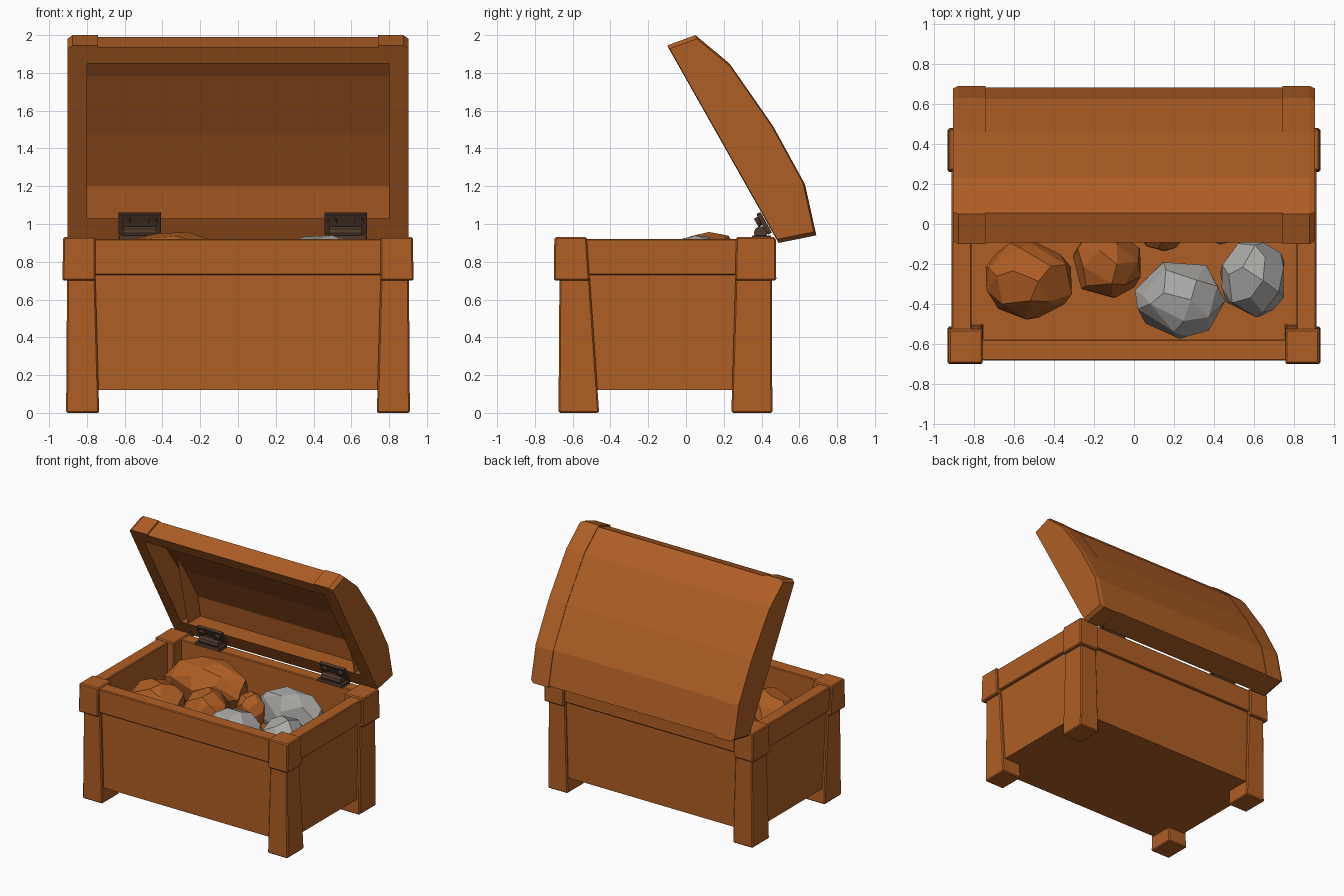
import bpy, bmesh, math, random
from mathutils import Vector, Matrix

random.seed(7)
if "Cube" in bpy.data.objects:
    bpy.data.objects.remove(bpy.data.objects["Cube"], do_unlink=True)


def material(name, rgb):
    m = bpy.data.materials.new(name)
    m.use_nodes = True
    m.diffuse_color = (*rgb, 1)
    m.node_tree.nodes["Principled BSDF"].inputs["Base Color"].default_value = (*rgb, 1)
    return m


WOOD = material("orange wood", (0.43, 0.112, 0.018))
STONE = material("grey stone", (0.40, 0.39, 0.375))
IRON = material("dark iron", (0.08, 0.042, 0.026))


def finish(name, bm, mat, bevel=0.0):
    bmesh.ops.recalc_face_normals(bm, faces=bm.faces)
    me = bpy.data.meshes.new(name)
    bm.to_mesh(me)
    bm.free()
    me.materials.append(mat)
    ob = bpy.data.objects.new(name, me)
    bpy.context.scene.collection.objects.link(ob)
    if bevel:
        mod = ob.modifiers.new("soft edges", "BEVEL")
        mod.width, mod.segments = bevel, 1
    return ob


def loft(name, rings, mat, bevel=0.0):
    """Join matching rings of points into a closed solid."""
    bm = bmesh.new()
    loops = [[bm.verts.new(p) for p in ring] for ring in rings]
    n = len(loops[0])
    for a, b in zip(loops, loops[1:]):
        for i in range(n):
            j = (i + 1) % n
            bm.faces.new((a[i], a[j], b[j], b[i]))
    caps = [bm.faces.new(loops[0]), bm.faces.new(loops[-1])]
    bmesh.ops.triangulate(bm, faces=caps)
    return finish(name, bm, mat, bevel)


def block(name, low, high, z0, z1, mat=WOOD, bevel=0.006):
    """Block between two rectangles (x0, x1, y0, y1) at two heights."""
    def ring(r, z):
        return [(r[0], r[2], z), (r[1], r[2], z), (r[1], r[3], z), (r[0], r[3], z)]
    return loft(name, [ring(low, z0), ring(high, z1)], mat, bevel)


# Chest body: solid floor, four walls and a protruding rim
floor = (-0.885, 0.885, -0.65, 0.44)
block("chest_floor", floor, floor, 0.12, 0.55, bevel=0)
walls = {"front": (-0.885, 0.885, -0.65, -0.575), "back": (-0.885, 0.885, 0.36, 0.44),
         "left": (0.81, 0.885, -0.58, 0.37), "right": (-0.885, -0.81, -0.58, 0.37)}
rims = {"front": (-0.85, 0.85, -0.682, -0.575), "back": (-0.85, 0.85, 0.36, 0.46),
        "left": (0.81, 0.91, -0.6, 0.4), "right": (-0.91, -0.81, -0.6, 0.4)}
for side in walls:
    block(side + "_wall", walls[side], walls[side], 0.54, 0.8, bevel=0)
    block(side + "_rim", rims[side], rims[side], 0.73, 0.92)

# Corner legs and the thicker caps over them
for s, side in ((1, "left"), (-1, "right")):
    def span(a, b, y0, y1):
        return (min(s * a, s * b), max(s * a, s * b), y0, y1)
    block("front_leg_" + side, span(0.735, 0.91, -0.675, -0.46),
          span(0.755, 0.905, -0.67, -0.51), 0, 0.72, bevel=0.008)
    block("back_leg_" + side, span(0.735, 0.91, 0.24, 0.457),
          span(0.755, 0.905, 0.262, 0.455), 0, 0.72, bevel=0.008)
    block("front_cap_" + side, span(0.755, 0.93, -0.70, -0.51),
          span(0.755, 0.925, -0.697, -0.525), 0.70, 0.93, bevel=0.008)
    block("back_cap_" + side, span(0.755, 0.93, 0.26, 0.478),
          span(0.755, 0.925, 0.265, 0.475), 0.70, 0.93, bevel=0.008)

# Open lid: curved hollow shell with a solid end and raised band on each side
outer = [(-0.10, 1.945), (0.05, 2.0), (0.23, 1.85), (0.46, 1.52),
         (0.63, 1.21), (0.69, 0.94), (0.49, 0.90)]
inner = [(0.417, 1.03), (0.58, 1.03), (0.55, 1.2), (0.39, 1.47),
         (0.17, 1.78), (0.06, 1.9), (-0.046, 1.85)]
MID = Vector((0.29, 1.45))


def section(x, profile, scale=1.0):
    return [(x, *(MID + (Vector(p) - MID) * scale)) for p in profile]


hollow = [(MID + (Vector(p) - MID) * 0.98) for p in outer] + inner
loft("lid_shell", [section(-0.81, hollow), section(0.81, hollow)], WOOD)
for s, side in ((1, "left"), (-1, "right")):
    loft("lid_end_" + side, [section(s * 0.80, outer), section(s * 0.875, outer),
                             section(s * 0.903, outer, 0.965)], WOOD)
    loft("lid_band_" + side, [section(s * 0.74, outer + inner),
                              section(s * 0.805, outer + inner)], WOOD)


# Hinges: two leaves, a barrel and bolts
def rod(name, centre, axis, radius, length):
    bm = bmesh.new()
    turn = Vector((0, 0, 1)).rotation_difference(Vector(axis)).to_matrix().to_4x4()
    bmesh.ops.create_cone(bm, cap_ends=True, segments=10, radius1=radius, radius2=radius,
                          depth=length, matrix=Matrix.Translation(centre) @ turn)
    return finish(name, bm, IRON)


along = Vector((0, -0.49, 0.87)).normalized()
out = Vector((0, -0.87, -0.49)).normalized()
for x, side in ((0.57, "left"), (-0.52, "right")):
    foot = Vector((x, 0.455, 0.955))
    ends = []
    for sx in (-0.112, 0.112):
        base = foot + Vector((sx, 0, 0))
        tip = base + along * 0.125
        ends.append([base, tip, tip + out * 0.025, base + out * 0.025])
    loft("hinge_lid_leaf_" + side, ends, IRON, 0.004)
    leaf = (x - 0.112, x + 0.112, 0.35, 0.45)
    block("hinge_rim_leaf_" + side, leaf, leaf, 0.915, 0.94, IRON, 0.004)
    rod("hinge_barrel_" + side, Vector((x, 0.395, 0.952)), (1, 0, 0), 0.036, 0.17)
    for sx in (-0.07, 0.07):
        rod("hinge_bolt_" + side, foot + along * 0.085 + out * 0.03 + Vector((sx, 0, 0)),
            out, 0.025, 0.035)


# Rocks: faceted hulls of jittered points on an ellipsoid
def rock(name, centre, size, mat, turn=0.0, points=34):
    bm = bmesh.new()
    for i in range(points):
        z = 1 - 2 * (i + 0.5) / points
        a = i * 2.4 + random.uniform(-0.35, 0.35)
        r = math.sqrt(1 - z * z)
        k = random.uniform(0.95, 1.06)
        bm.verts.new((r * math.cos(a) * size[0] * k, r * math.sin(a) * size[1] * k,
                      z * size[2] * k))
    hull = bmesh.ops.convex_hull(bm, input=bm.verts)
    loose = [v for v in hull["geom_interior"] if isinstance(v, bmesh.types.BMVert)]
    bmesh.ops.delete(bm, geom=loose, context="VERTS")
    bmesh.ops.dissolve_limit(bm, angle_limit=math.radians(14), verts=bm.verts, edges=bm.edges)
    bm.transform(Matrix.Translation(centre) @ Matrix.Rotation(turn, 4, "Z"))
    return finish(name, bm, mat)


rock("orange_rock_front", (-0.53, -0.28, 0.71), (0.23, 0.20, 0.19), WOOD)
rock("orange_rock_middle", (-0.13, -0.20, 0.71), (0.18, 0.18, 0.19), WOOD)
rock("orange_rock_back", (-0.34, 0.11, 0.77), (0.34, 0.18, 0.20), WOOD, 0.1)
rock("orange_rock_small", (0.14, -0.03, 0.74), (0.12, 0.11, 0.14), WOOD)
rock("grey_rock_front", (0.23, -0.38, 0.71), (0.22, 0.20, 0.19), STONE)
rock("grey_rock_side", (0.60, -0.27, 0.70), (0.18, 0.20, 0.19), STONE)
rock("grey_rock_back", (0.43, 0.06, 0.76), (0.31, 0.16, 0.19), STONE, -0.1)
